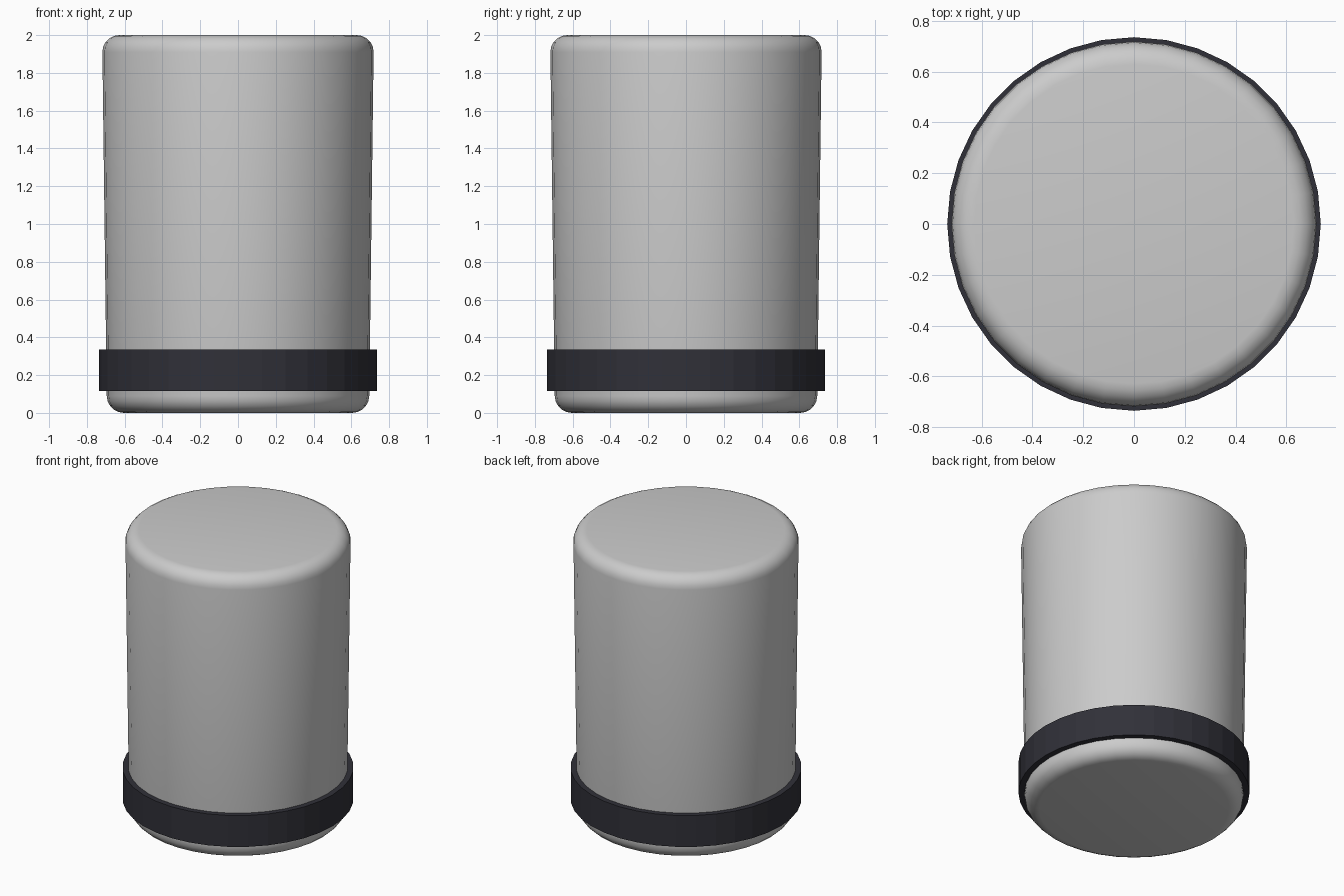
import bpy
import bmesh
from math import cos, sin, pi, radians

cube = bpy.data.objects.get("Cube")
if cube:
    bpy.data.objects.remove(cube, do_unlink=True)

SIDES = 36


def material(name, colour):
    mat = bpy.data.materials.new(name)
    mat.use_nodes = True
    mat.diffuse_color = (*colour, 1)
    mat.node_tree.nodes["Principled BSDF"].inputs["Base Color"].default_value = (*colour, 1)
    return mat


def lathe(name, profile, mat, closed=False, smooth=False):
    """Revolve (radius, height) points about z; open profiles get end caps."""
    bm = bmesh.new()
    rings = [[bm.verts.new((r * cos(2 * pi * i / SIDES), r * sin(2 * pi * i / SIDES), z))
              for i in range(SIDES)] for r, z in profile]
    pairs = list(zip(rings, rings[1:]))
    if closed:
        pairs.append((rings[-1], rings[0]))
    else:
        bm.faces.new(rings[0][::-1])
        bm.faces.new(rings[-1])
    for low, high in pairs:
        for i in range(SIDES):
            j = (i + 1) % SIDES
            bm.faces.new((low[i], low[j], high[j], high[i]))
    bmesh.ops.recalc_face_normals(bm, faces=bm.faces)
    for face in bm.faces:
        face.smooth = smooth
    mesh = bpy.data.meshes.new(name)
    bm.to_mesh(mesh)
    bm.free()
    mesh.materials.append(mat)
    obj = bpy.data.objects.new(name, mesh)
    bpy.context.collection.objects.link(obj)
    return obj


light_grey = material("light grey", (0.6, 0.6, 0.6))
charcoal = material("charcoal", (0.03, 0.03, 0.04))

# Tapered canister body with rounded rims
body = lathe("canister_body", [(0.694, 0), (0.719, 2)], light_grey, smooth=True)
bevel = body.modifiers.new("rounded_rims", "BEVEL")
bevel.width = 0.09
bevel.segments = 5
bevel.limit_method = "ANGLE"
bevel.angle_limit = radians(40)

# Dark band around the foot
lathe("base_band", [(0.66, 0.115), (0.735, 0.115), (0.735, 0.335), (0.66, 0.335)],
      charcoal, closed=True)
